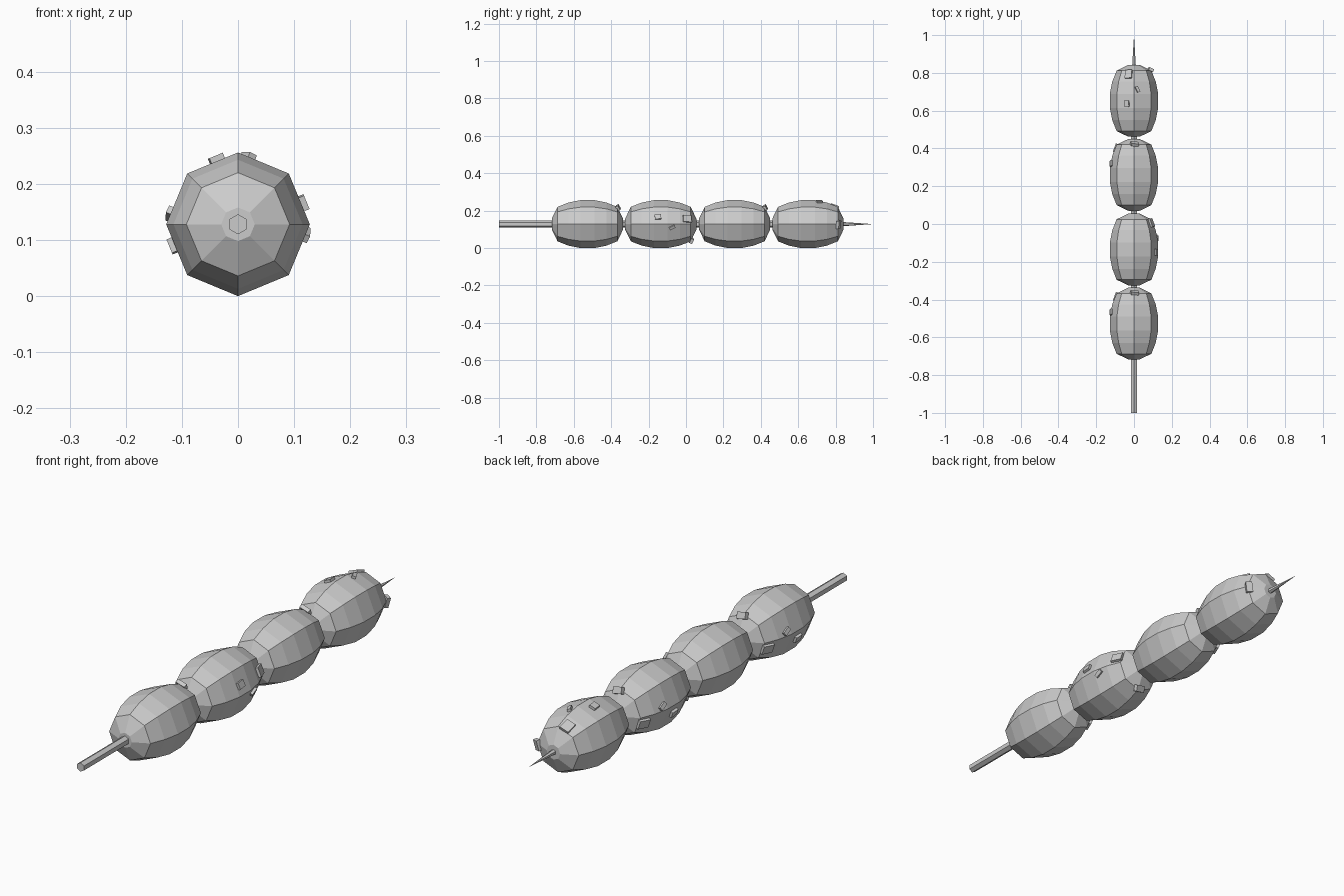
import bpy, bmesh
from math import radians, sin, cos, tau
from mathutils import Matrix, Vector
from mathutils.bvhtree import BVHTree

if "Cube" in bpy.data.objects:
    bpy.data.objects.remove(bpy.data.objects["Cube"])

AXIS_Z = 0.128


def lathe(bm, profile, sides):
    """Spin (y, radius) points around the Y axis and cap the open ends."""
    rings = []
    for y, r in profile:
        if r == 0:
            rings.append([bm.verts.new((0, y, 0))])
        else:
            rings.append([bm.verts.new((r * sin(tau * i / sides), y, r * cos(tau * i / sides)))
                          for i in range(sides)])
    for a, b in zip(rings, rings[1:]):
        for i in range(sides):
            j = (i + 1) % sides
            if len(b) == 1:
                bm.faces.new((a[i], a[j], b[0]))
            else:
                bm.faces.new((a[i], a[j], b[j], b[i]))
    for ring in (rings[0], rings[-1]):
        if len(ring) > 1:
            bm.faces.new(ring)
    bmesh.ops.recalc_face_normals(bm, faces=bm.faces[:])


def to_mesh(bm, name):
    me = bpy.data.meshes.new(name)
    bm.to_mesh(me)
    return me


def add(name, me, loc, rot=0.0):
    ob = bpy.data.objects.new(name, me)
    ob.location = loc
    ob.rotation_euler = (0, rot, 0)
    bpy.context.collection.objects.link(ob)
    return ob


# Skewer: hexagonal rod with a long pointed tip
bm = bmesh.new()
lathe(bm, [(-1.0, 0.018), (0.74, 0.018), (0.84, 0.011), (1.0, 0)], 6)
add("skewer", to_mesh(bm, "skewer"), (0, 0, AXIS_Z))
bm.free()

# Dumpling: eight-sided barrel shape
bm = bmesh.new()
half = [(0.19, 0.03), (0.16, 0.092), (0.102, 0.115), (0.037, 0.128)]
lathe(bm, [(-y, r) for y, r in half] + half[::-1], 8)
tree = BVHTree.FromBMesh(bm)
dumpling = to_mesh(bm, "dumpling")
bm.free()

# Flakes lying on the dumpling surface: angle from top, y, width, length, thickness, twist
flakes = [(-17, 0.140, 0.038, 0.046, 0.016, 4),
          (8, 0.060, 0.015, 0.033, 0.016, 25),
          (-18, -0.015, 0.026, 0.034, 0.016, 5),
          (92, 0.162, 0.026, 0.042, 0.016, 80)]
bm = bmesh.new()
for ang, y, w, l, t, twist in flakes:
    d = Vector((sin(radians(ang)), 0, cos(radians(ang))))
    hit, n, _, _ = tree.ray_cast(d + Vector((0, y, 0)), -d)
    fwd = (Vector((0, 1, 0)) - n * n.y).normalized()
    side = fwd.cross(n)
    frame = Matrix((side, fwd, n)).transposed().to_4x4()
    m = (Matrix.Translation(hit + n * 0.002) @ frame
         @ Matrix.Rotation(radians(twist), 4, 'Z') @ Matrix.Diagonal((w, l, t, 1)))
    bmesh.ops.create_cube(bm, size=1, matrix=m)
flake_mesh = to_mesh(bm, "flakes")
bm.free()

# Four dumplings along the skewer, each turned a quarter
for i, (y, turn) in enumerate([(-0.527, -90), (-0.135, 90), (0.26, -90), (0.652, 0)], 1):
    loc = (0, y, AXIS_Z)
    add(f"dumpling_{i}", dumpling, loc, radians(turn))
    add(f"flakes_{i}", flake_mesh, loc, radians(turn))
